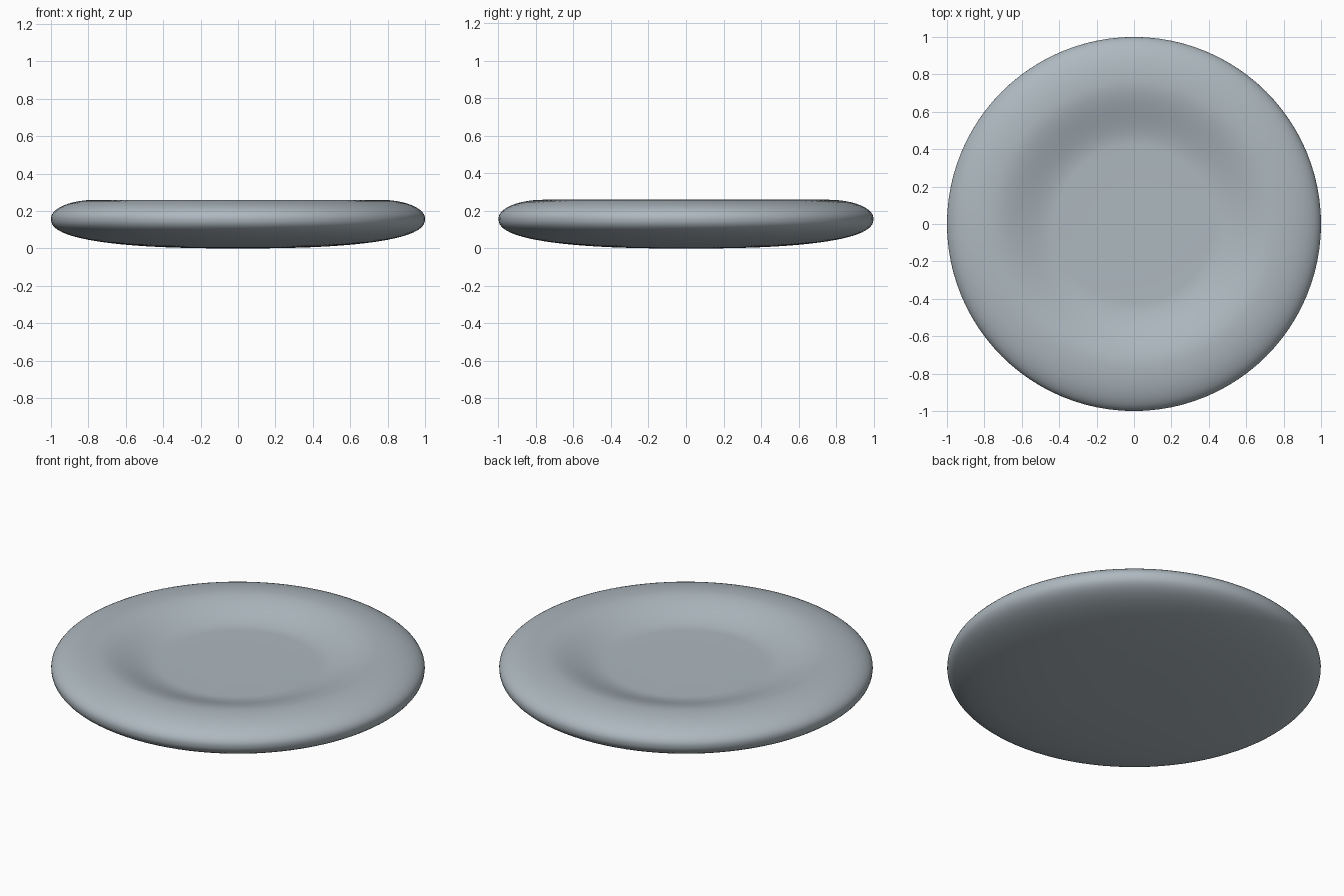
import bpy
import bmesh
import math

cube = bpy.data.objects.get("Cube")
if cube:
    bpy.data.objects.remove(cube, do_unlink=True)

SEGMENTS = 96
EQUATOR, TOP, FLOOR = 0.16, 0.26, 0.182
CREST, WELL = 0.76, 0.42

mat = bpy.data.materials.new("blue_grey")
mat.use_nodes = True
colour = (0.42, 0.48, 0.52, 1)
mat.diffuse_color = colour
mat.node_tree.nodes["Principled BSDF"].inputs["Base Color"].default_value = colour


def profile():
    """Cross-section from the bottom centre, round the rim, to the top centre."""
    points = []
    # Softly rounded underside
    for i in range(25):
        a = math.pi / 2 * i / 24
        r, drop = math.sin(a) ** 0.8, math.cos(a) ** 0.8
        points.append((r, EQUATOR * (1 - drop)))
    # Rounded outer rim
    for i in range(1, 13):
        a = math.pi / 2 * i / 12
        points.append((CREST + (1 - CREST) * math.cos(a),
                       EQUATOR + (TOP - EQUATOR) * math.sin(a)))
    # Smooth slope down into the well
    for i in range(1, 17):
        t = i / 16
        ease = t * t * (3 - 2 * t)
        points.append((CREST + (WELL - CREST) * t, TOP + (FLOOR - TOP) * ease))
    # Flat well floor
    points += [(0.2, FLOOR), (0, FLOOR)]
    return points


# Revolve the cross-section into a dished disc
bm = bmesh.new()
verts = [bm.verts.new((r, 0, z)) for r, z in profile()]
edges = [bm.edges.new(pair) for pair in zip(verts, verts[1:])]
bmesh.ops.spin(bm, geom=verts + edges, cent=(0, 0, 0), axis=(0, 0, 1),
               angle=math.tau, steps=SEGMENTS, use_duplicate=False)
bmesh.ops.remove_doubles(bm, verts=bm.verts, dist=0.0002)
bmesh.ops.recalc_face_normals(bm, faces=bm.faces)
for face in bm.faces:
    face.smooth = True

mesh = bpy.data.meshes.new("dished_disc")
bm.to_mesh(mesh)
bm.free()
mesh.materials.append(mat)
disc = bpy.data.objects.new("dished_disc", mesh)
bpy.context.collection.objects.link(disc)
